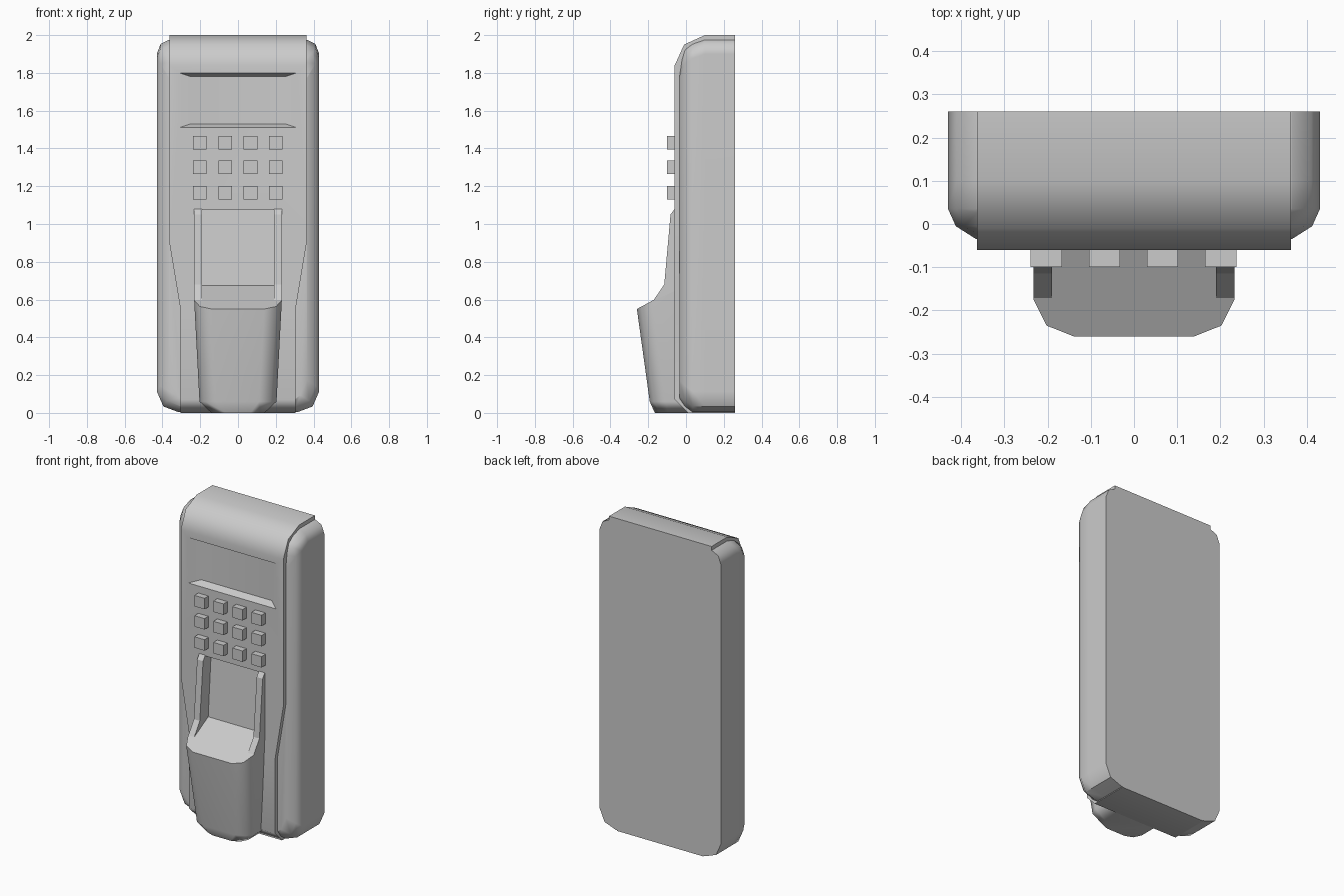
import bpy, bmesh, math

if "Cube" in bpy.data.objects:
    bpy.data.objects.remove(bpy.data.objects["Cube"])


def loft(name, rings):
    """Skin a list of equal-length point rings and cap both ends."""
    bm = bmesh.new()
    vs = [[bm.verts.new(p) for p in r] for r in rings]
    n = len(rings[0])
    for a, b in zip(vs, vs[1:]):
        for i in range(n):
            j = (i + 1) % n
            bm.faces.new((a[i], a[j], b[j], b[i]))
    bm.faces.new(vs[0])
    bm.faces.new(vs[-1])
    bmesh.ops.recalc_face_normals(bm, faces=bm.faces[:])
    me = bpy.data.meshes.new(name)
    bm.to_mesh(me)
    bm.free()
    ob = bpy.data.objects.new(name, me)
    bpy.context.collection.objects.link(ob)
    return ob


def extrude_x(name, profile, x0, x1):
    return loft(name, [[(x, y, z) for y, z in profile] for x in (x0, x1)])


def select(ob):
    bpy.ops.object.select_all(action='DESELECT')
    ob.select_set(True)
    bpy.context.view_layer.objects.active = ob


def boolean(ob, other, op):
    m = ob.modifiers.new(op, 'BOOLEAN')
    m.operation, m.object, m.solver = op, other, 'EXACT'
    select(ob)
    bpy.ops.object.modifier_apply(modifier=m.name)
    bpy.data.objects.remove(other)


def smooth(ob, deg):
    select(ob)
    bpy.ops.object.shade_smooth_by_angle(angle=math.radians(deg))
    m = ob.modifiers.new("normals", 'WEIGHTED_NORMAL')
    m.keep_sharp = True


# Rear housing: chamfered outline, rounded towards the front
def outline(y, dx, dt, db):
    w, t, b = 0.43 - dx, 1.975 - dt, 0.004 + db
    half = [(w - .115 + dx * .5, b), (w - .035, b + .03), (w, b + .11),
            (w, t - .075), (w - .02, t - .022), (w - .065 + dx * .5, t)]
    pts = half + [(-x, z) for x, z in reversed(half)]
    return [(x, y, z) for x, z in pts]


housing = loft("housing", [outline(*r) for r in (
    (.26, 0, 0, 0), (.10, 0, 0, 0), (.035, 0, .023, 0),
    (-.005, .018, .05, .03), (-.035, .065, .13, .06))])

# Raised centre plate, narrower towards the bottom
plate = loft("front_plate", [
    [(-w, y, z), (w, y, z), (w, .26, z), (-w, .26, z)] for z, y, w in (
        (0, .01, .305), (.07, -.06, .305), (.55, -.06, .305), (.9, -.06, .363),
        (1.84, -.06, .363), (1.95, -.01, .363), (2.0, .10, .363))])
boolean(housing, plate, 'UNION')

# Screen recess with sloping walls
screen = loft("screen_cutter", [
    [(-w, y, b), (w, y, b), (w, y, t), (-w, y, t)] for y, w, b, t in (
        (-.1, .31, 1.51, 1.80), (-.06, .31, 1.51, 1.80), (-.015, .25, 1.53, 1.78))])
boolean(housing, screen, 'DIFFERENCE')

# Finger slot recess
slot = extrude_x("slot_cutter", [(-.2, 1.075), (0, 1.075), (-.03, .675),
                                 (-.035, .6), (-.2, .6)], -.19, .19)
boolean(housing, slot, 'DIFFERENCE')
smooth(housing, 45)

# Keypad
for r, z in enumerate((1.43, 1.30, 1.165)):
    for c in range(4):
        x = -.203 + .1345 * c
        zz = [(-.10, z - .035), (-.05, z - .035), (-.05, z + .035), (-.10, z + .035)]
        extrude_x(f"key_{r}_{c}", zz, x - .036, x + .036)

# Rails beside the finger slot
rail = [(-.03, 1.08), (-.06, 1.08), (-.082, 1.05), (-.115, .68), (-.175, .592), (-.03, .66)]
for name, s in (("rail_right", 1), ("rail_left", -1)):
    extrude_x(name, rail, s * .19, s * .232)


# Finger rest: rounded front, sloping shelf on top
def rest(w, yf, z=None, k=1):
    half = [(w, .02), (w, yf + .085 * k), (w - .03 * k, yf + .025 * k), (w - .093 * k, yf)]
    pts = half + [(-x, y) for x, y in reversed(half)]
    return [(x, y, .55 + (y + .26) * .54 if z is None else z) for x, y in pts]


smooth(loft("finger_rest", [rest(.14, -.165, 0, .8), rest(.204, -.192, .06),
                            rest(.232, -.26)]), 45)
